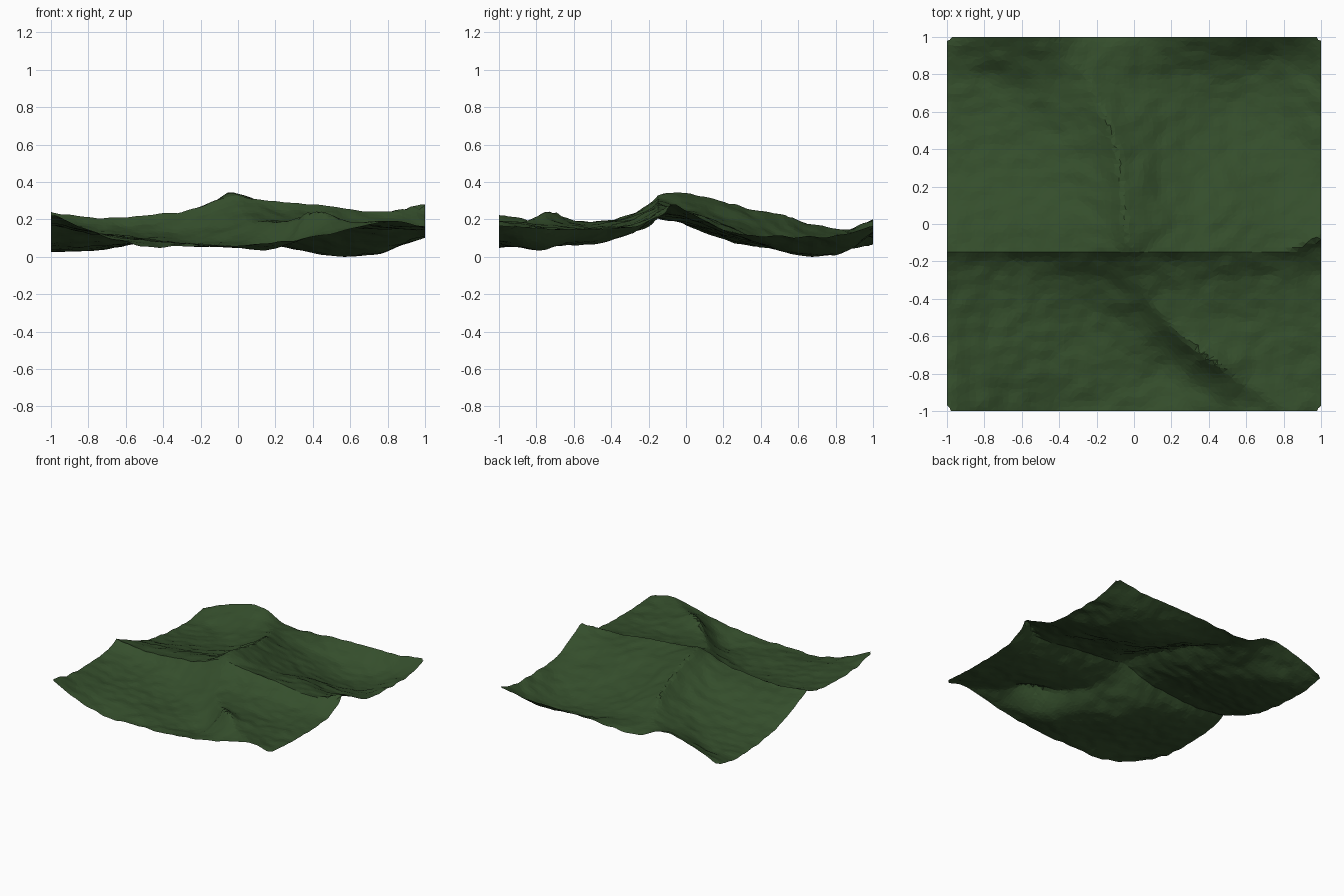
import bpy
import bmesh
import random
from math import exp, hypot
from mathutils import Vector, noise

random.seed(4)
if "Cube" in bpy.data.objects:
    bpy.data.objects.remove(bpy.data.objects["Cube"], do_unlink=True)

CELLS = 80
RIDGE_Y = -.15

# Survey profiles running west to east, heights in hundredths, keyed by y
COLUMNS = [-1, -.75, -.5, -.25, 0, .25, .5, .75, 1]
PROFILES = {
    -1: [24, 13, 7, 7, 7, 9, 13, 18, 17],
    -.75: [19, 14, 10, 8, 6, 5, 16, 17, 16],
    -.5: [18, 13, 11, 8, 11, 17, 17, 16, 16],
    -.3: [20, 15, 14, 14, 21, 22, 20, 18, 18],
    -.2: [22, 18, 18, 21, 27, 26, 25, 22, 24],
    RIDGE_Y: [25, 22, 23, 26, 31, 30, 28, 25, 30],
    0: [18, 19, 21, 24, 31, 26, 25, 22, 23],
    .25: [9, 11, 13, 18, 24, 18, 16, 13, 14],
    .5: [5, 6, 9, 15, 17, 10, 5, 5, 12],
    .75: [4, 5, 11, 15, 11, 6, 2, 3, 12],
    .88: [5, 10, 16, 14, 12, 9, 6, 6, 14],
    1: [7, 16, 21, 12, 12, 14, 14, 15, 18],
}
SOUTH_ROWS = [r for r in PROFILES if r <= RIDGE_Y]
NORTH_ROWS = [r for r in PROFILES if r >= RIDGE_Y]

# Spurs: points along the line with the extra height at each
NORTH_SPUR = [((-.04, -.1), .04), ((-.07, .25), .06),
              ((-.12, .5), .07), ((-.25, .8), .01)]
SOUTH_SPUR = [((0, -.2), .01), ((.07, -.4), .03), ((.2, -.55), .05),
              ((.37, -.7), .14), ((.6, -.86), .03), ((.85, -1), .02)]


def smooth_lerp(keys, values, t):
    """Cubic interpolation through unevenly spaced keys."""
    last = len(keys) - 1
    i = next((k for k in range(last) if t <= keys[k + 1]), last - 1)

    def slope(k):
        a, b = max(k - 1, 0), min(k + 1, last)
        return (values[b] - values[a]) / (keys[b] - keys[a])

    h = keys[i + 1] - keys[i]
    u = (t - keys[i]) / h
    a, b = values[i], values[i + 1]
    return (a + (b - a) * u * u * (3 - 2 * u)
            + h * u * (1 - u) * ((1 - u) * slope(i) - u * slope(i + 1)))


def spur(points, x, y, width):
    """Added height near a polyline, with a narrow top."""
    best = 0
    p = Vector((x, y))
    for (a, ha), (b, hb) in zip(points, points[1:]):
        a, b = Vector(a), Vector(b)
        d = b - a
        u = min(max((p - a).dot(d) / d.length_squared, 0), 1)
        gap = hypot((p - a - d * u).length, .02) - .02
        best = max(best, (ha + (hb - ha) * u) * exp(-gap / width))
    return best


def height(x, y):
    # The main ridge bends north at its east end
    bend = .08 * max(0, (x - .8) / .2) * max(0, 1 - abs(y + .1) / .4)
    row = y - bend
    # Each side of the ridge is smooth, meeting in a crease
    rows = SOUTH_ROWS if row < RIDGE_Y else NORTH_ROWS
    z = smooth_lerp(rows, [smooth_lerp(COLUMNS, PROFILES[r], x) for r in rows], row) / 100
    z += spur(NORTH_SPUR, x, y, .08) + spur(SOUTH_SPUR, x, y, .08)
    # Weathered surface
    z += .008 * noise.noise(Vector((x * 5, y * 7, 2)))
    z += .01 * noise.noise(Vector((x * 11, y * 13, 5)))
    return z


# Ground sheet
bm = bmesh.new()
bmesh.ops.create_grid(bm, x_segments=CELLS, y_segments=CELLS, size=1)
step = 2 / CELLS
for v in bm.verts:
    x, y = v.co.xy
    on_x, on_y = abs(x) > .999, abs(y) > .999
    if on_x and on_y:
        # Clipped corners
        x, y = x * .985, y * .985
    else:
        # Irregular facets inside, straight borders
        if not on_x:
            x += random.uniform(-.3, .3) * step
        if not on_y and abs(y - RIDGE_Y) > step:
            y += random.uniform(-.3, .3) * step
    v.co = (x, y, height(x, y))

# Rest the lowest point on the floor
lowest = min(v.co.z for v in bm.verts)
bmesh.ops.translate(bm, verts=bm.verts, vec=(0, 0, -lowest))
bmesh.ops.triangulate(bm, faces=bm.faces, quad_method='SHORT_EDGE')
bmesh.ops.recalc_face_normals(bm, faces=bm.faces)
if sum(f.normal.z for f in bm.faces) < 0:
    bmesh.ops.reverse_faces(bm, faces=bm.faces)

mesh = bpy.data.meshes.new("hill_ground")
bm.to_mesh(mesh)
bm.free()
ground = bpy.data.objects.new("hill_ground", mesh)
bpy.context.collection.objects.link(ground)

# Grass colour
grass = bpy.data.materials.new("dark_grass_green")
grass.use_nodes = True
colour = (.035, .076, .025, 1)
grass.diffuse_color = colour
shader = next(n for n in grass.node_tree.nodes if n.type == 'BSDF_PRINCIPLED')
shader.inputs["Base Color"].default_value = colour
shader.inputs["Roughness"].default_value = .9
mesh.materials.append(grass)
